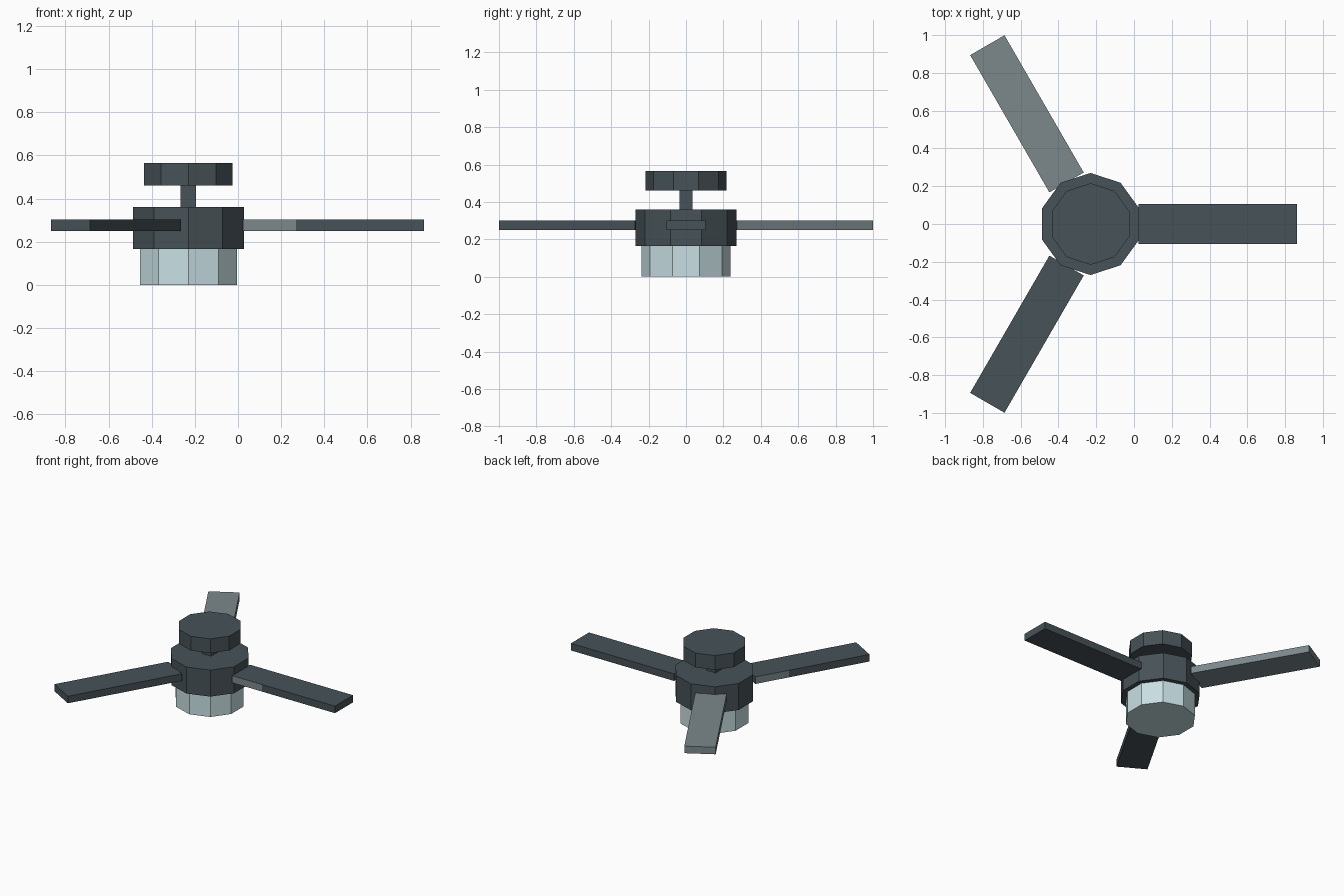
import bpy, bmesh, math
from mathutils import Matrix

if "Cube" in bpy.data.objects:
    bpy.data.objects.remove(bpy.data.objects["Cube"])

HUB_X = -0.23  # hub axis


def material(name, rgb):
    m = bpy.data.materials.new(name)
    m.diffuse_color = (*rgb, 1)
    m.use_nodes = True
    m.node_tree.nodes["Principled BSDF"].inputs["Base Color"].default_value = m.diffuse_color
    return m


dark = material("dark_slate", (0.063, 0.084, 0.095))
grey = material("mid_grey", (0.20, 0.25, 0.265))
glass = material("pale_glass", (0.58, 0.74, 0.77))


def finish(bm, name, mats):
    mesh = bpy.data.meshes.new(name)
    bm.to_mesh(mesh)
    bm.free()
    for m in mats:
        mesh.materials.append(m)
    obj = bpy.data.objects.new(name, mesh)
    bpy.context.collection.objects.link(obj)
    return obj


def drum(name, radius, z0, z1, mat):
    """Ten-sided drum with a corner pointing along y."""
    bm = bmesh.new()
    bmesh.ops.create_cone(bm, cap_ends=True, segments=10, radius1=radius, radius2=radius,
                          depth=z1 - z0,
                          matrix=Matrix.Translation((HUB_X, 0, (z0 + z1) / 2)))
    # make sure a corner sits on the y axis
    if max(v.co.y for v in bm.verts) < radius * 0.99:
        bmesh.ops.rotate(bm, verts=bm.verts, cent=(HUB_X, 0, 0),
                         matrix=Matrix.Rotation(math.radians(18), 3, 'Z'))
    return finish(bm, name, [mat])


def box(bm, x0, x1, y0, y1, z0, z1):
    bmesh.ops.create_cube(bm, size=1, matrix=(
        Matrix.Translation(((x0 + x1) / 2, (y0 + y1) / 2, (z0 + z1) / 2))
        @ Matrix.Diagonal((x1 - x0, y1 - y0, z1 - z0, 1))))


# Lamp, motor housing and ceiling canopy
drum("lamp_shade", 0.237, 0.0, 0.165, glass)
drum("motor_housing", 0.27, 0.165, 0.36, dark)
drum("ceiling_canopy", 0.216, 0.46, 0.565, dark)

# Square down rod
bm = bmesh.new()
box(bm, HUB_X - 0.036, HUB_X + 0.036, -0.036, 0.036, 0.36, 0.46)
finish(bm, "down_rod", [dark])

# Three blades; one is grey, the others have a grey patch on one edge by the hub
for i in range(3):
    bm = bmesh.new()
    box(bm, 0.254, 1.093, -0.105, 0.105, 0.25, 0.302)
    bmesh.ops.bisect_plane(bm, geom=bm.verts[:] + bm.edges[:] + bm.faces[:],
                           plane_co=(0.50, 0, 0), plane_no=(1, 0, 0))
    bm.normal_update()
    for f in bm.faces:
        on_edge = f.normal.y < -0.9 and f.calc_center_median().x < 0.50
        f.material_index = 1 if i == 1 or on_edge else 0
    bm.transform(Matrix.Translation((HUB_X, 0, 0))
                 @ Matrix.Rotation(math.radians(120 * i), 4, 'Z'))
    finish(bm, f"blade_{i + 1}", [dark, grey])
